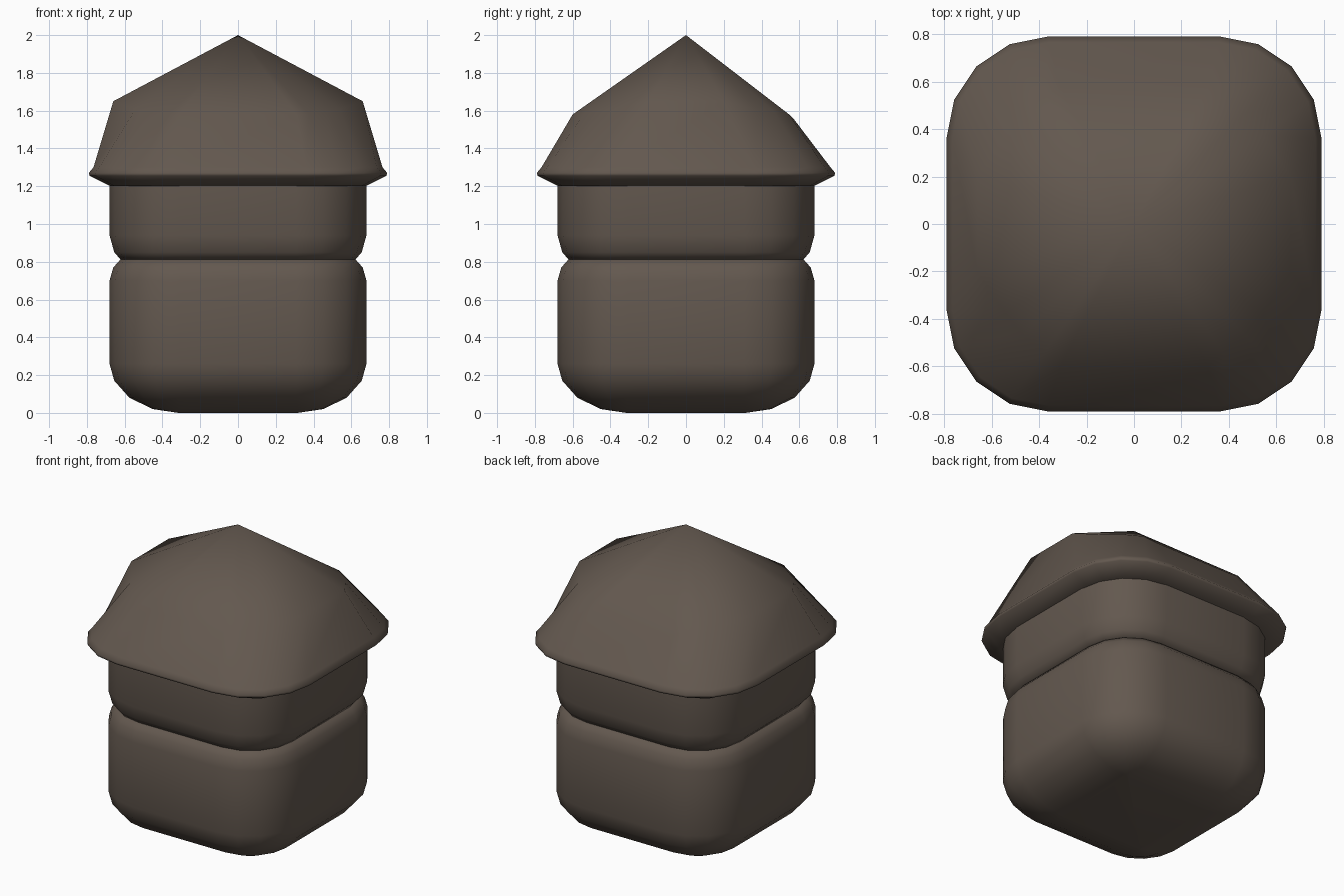
import bpy, bmesh, math

if "Cube" in bpy.data.objects:
    bpy.data.objects.remove(bpy.data.objects["Cube"])

brown = bpy.data.materials.new("weathered brown")
brown.diffuse_color = (0.125, 0.098, 0.078, 1)
brown.use_nodes = True
brown.node_tree.nodes["Principled BSDF"].inputs["Base Color"].default_value = brown.diffuse_color


def outline(half, core):
    """Rounded square with 4 segments per corner, corner centres at +-core."""
    r = half - core
    pts = []
    for k, (sx, sy) in enumerate([(1, 1), (-1, 1), (-1, -1), (1, -1)]):
        for i in range(5):
            a = math.radians(90 * k + 22.5 * i)
            pts.append((sx * core + r * math.cos(a), sy * core + r * math.sin(a)))
    return pts


def loft(name, rings, apex=None, angle=180):
    bm = bmesh.new()
    loops = [[bm.verts.new(p) for p in ring] for ring in rings]
    n = len(loops[0])
    for a, b in zip(loops, loops[1:]):
        for i in range(n):
            j = (i + 1) % n
            bm.faces.new((a[i], a[j], b[j], b[i]))
    bm.faces.new(loops[0][::-1])
    if apex:
        tip = bm.verts.new(apex)
        for i in range(n):
            bm.faces.new((loops[-1][i], loops[-1][(i + 1) % n], tip))
    else:
        bm.faces.new(loops[-1])
    bm.normal_update()
    mesh = bpy.data.meshes.new(name)
    bm.to_mesh(mesh)
    bm.free()
    obj = bpy.data.objects.new(name, mesh)
    bpy.context.collection.objects.link(obj)
    mesh.materials.append(brown)
    bpy.ops.object.select_all(action='DESELECT')
    obj.select_set(True)
    bpy.context.view_layer.objects.active = obj
    bpy.ops.object.shade_smooth_by_angle(angle=math.radians(angle))


def stack(profile, core=0.31):
    return [[(x, y, z) for x, y in outline(h, core)] for h, z in profile]


# Lower body: rounded underside, upright walls, rounded shoulder
loft("lower_body", stack([(0.315, 0.0), (0.45, 0.02), (0.575, 0.08), (0.655, 0.17),
                          (0.68, 0.26), (0.68, 0.70), (0.66, 0.77), (0.62, 0.815)]), angle=60)
# Upper body
loft("upper_body", stack([(0.62, 0.81), (0.655, 0.85), (0.68, 0.94), (0.68, 1.21)]), angle=60)

# Roof: flared rim, rounder waist ring (higher at the sides), pointed top
rim = stack([(0.675, 1.20), (0.785, 1.255), (0.79, 1.27), (0.765, 1.30)], 0.36)
waist = []
for x, y in outline(0.79, 0.36):
    a = math.atan2(y, x)
    side = abs(math.cos(a)) ** 2
    ry = 0.60 if y < 0 else 0.575
    if abs(x) > 0.78:                       # side ridges
        p = (math.copysign(0.66, x), math.copysign(0.20, y), 1.65)
    elif abs(y) > 0.78:                     # front and back ridges
        p = (math.copysign(0.31, x), math.copysign(ry, y), 1.58 if y < 0 else 1.55)
    else:                                   # sunken corners
        p = (0.66 * math.cos(a), 0.66 * math.sin(a), 1.56 + 0.07 * side)
    waist.append(p)
loft("roof", rim + [waist], apex=(0, 0, 2), angle=75)
